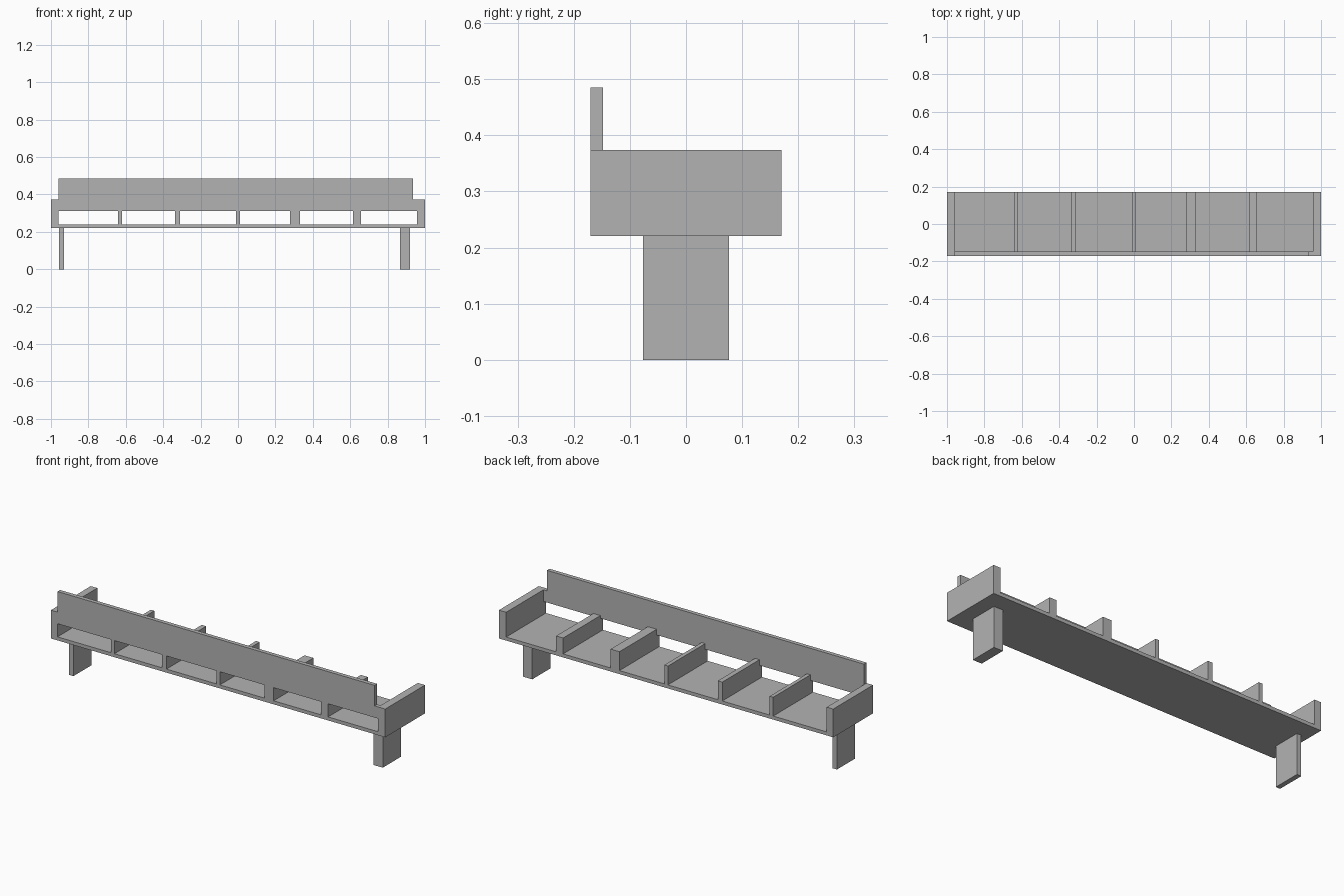
import bpy
import bmesh
from mathutils import Vector

cube = bpy.data.objects.get("Cube")
if cube:
    bpy.data.objects.remove(cube, do_unlink=True)

grey = bpy.data.materials.new("plain grey")
grey.use_nodes = True
grey.diffuse_color = (0.45, 0.45, 0.45, 1)
grey.node_tree.nodes["Principled BSDF"].inputs["Base Color"].default_value = (0.45, 0.45, 0.45, 1)

# Shared levels and depths
FRONT, BOARD_BACK, BACK = -0.17, -0.148, 0.17
BASE, FLOOR, SLOT_TOP, WALL_TOP, BOARD_TOP = 0.221, 0.24, 0.311, 0.374, 0.485
INNER_L, INNER_R = -0.961, 0.957


def extrude(name, points, offset):
    """Flat-faced solid: a planar outline swept along an offset."""
    bm = bmesh.new()
    face = bm.faces.new([bm.verts.new(p) for p in points])
    swept = bmesh.ops.extrude_face_region(bm, geom=[face])["geom"]
    verts = [g for g in swept if isinstance(g, bmesh.types.BMVert)]
    bmesh.ops.translate(bm, vec=Vector(offset), verts=verts)
    bmesh.ops.recalc_face_normals(bm, faces=bm.faces)
    mesh = bpy.data.meshes.new(name)
    bm.to_mesh(mesh)
    bm.free()
    mesh.materials.append(grey)
    obj = bpy.data.objects.new(name, mesh)
    bpy.context.collection.objects.link(obj)
    return obj


def side_profile(name, x0, x1, outline):
    """Outline in (y, z), swept from x0 to x1."""
    return extrude(name, [(x0, y, z) for y, z in outline], (x1 - x0, 0, 0))


def box(name, x0, x1, y0, y1, z0, z1):
    return side_profile(name, x0, x1, [(y0, z0), (y1, z0), (y1, z1), (y0, z1)])


# Shelf floor and end walls
box("shelf_floor", INNER_L, INNER_R, FRONT, BACK, BASE, FLOOR)
box("right_end_wall", -1, INNER_L, FRONT, BACK, BASE, WALL_TOP)
box("left_end_wall", INNER_R, 1, FRONT, BACK, BASE, WALL_TOP)

# Front board with a small step at one end
NOTCH = 0.936
board = [(INNER_L, SLOT_TOP), (INNER_R, SLOT_TOP), (INNER_R, WALL_TOP),
         (NOTCH, WALL_TOP), (NOTCH, BOARD_TOP), (INNER_L, BOARD_TOP)]
extrude("front_board", [(x, FRONT, z) for x, z in board], (0, BOARD_BACK - FRONT, 0))

# Dividers, each running under the front board as a slot post
dividers = [(-0.641, -0.62, 0.342), (-0.336, -0.309, 0.342), (-0.011, 0.011, 0.342),
            (0.279, 0.332, 0.342), (0.616, 0.658, 0.326)]
for i, (x0, x1, top) in enumerate(dividers, 1):
    side_profile(f"divider_{i}", x0, x1, [
        (FRONT, FLOOR), (BACK, FLOOR), (BACK, top),
        (BOARD_BACK, top), (BOARD_BACK, SLOT_TOP), (FRONT, SLOT_TOP)])

# Legs
for name, x0, x1 in (("right_leg", -0.957, -0.931), ("left_leg", 0.866, 0.92)):
    box(name, x0, x1, -0.077, 0.077, 0, BASE)
